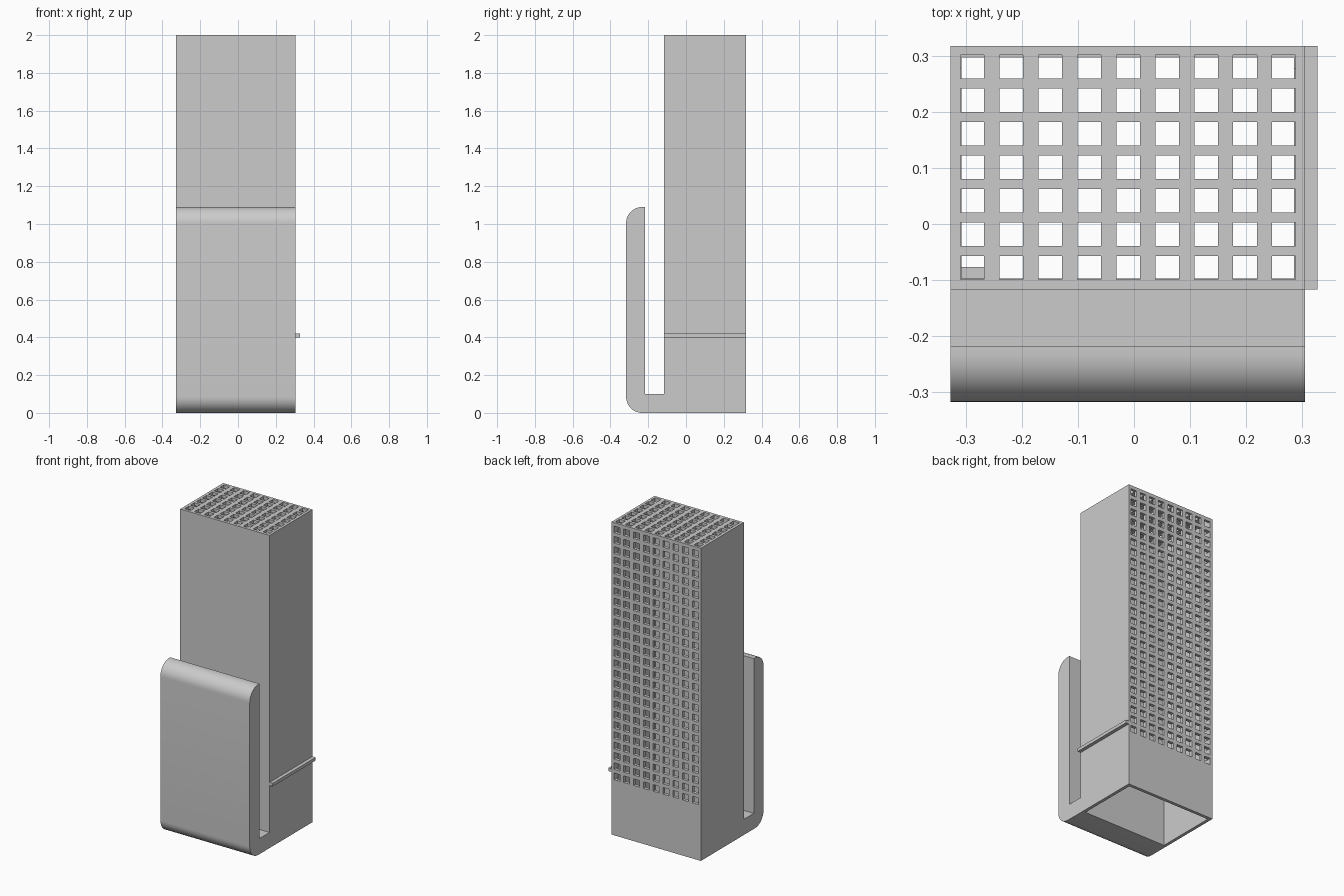
import bpy, bmesh
from math import cos, sin, pi

cube = bpy.data.objects.get("Cube")
if cube:
    bpy.data.objects.remove(cube)

# Overall sizes
X0, X1 = -0.327, 0.305
FRONT, GAP, TOWER, BACK = -0.317, -0.218, -0.117, 0.317
WALL, R, HOLE = 0.02, 0.085, 0.042

grey = bpy.data.materials.new("plain grey")
grey.use_nodes = True
colour = (0.6, 0.6, 0.6, 1)
grey.diffuse_color = colour
grey.node_tree.nodes["Principled BSDF"].inputs["Base Color"].default_value = colour


def finish(name, bm):
    bmesh.ops.recalc_face_normals(bm, faces=bm.faces)
    mesh = bpy.data.meshes.new(name)
    bm.to_mesh(mesh)
    bm.free()
    mesh.materials.append(grey)
    ob = bpy.data.objects.new(name, mesh)
    bpy.context.collection.objects.link(ob)
    return ob


def add_box(bm, lo, hi):
    verts = bmesh.ops.create_cube(bm, size=1)["verts"]
    for v in verts:
        v.co = [(a + b) / 2 + c * (b - a) for a, b, c in zip(lo, hi, v.co)]


def boxes(name, spans):
    bm = bmesh.new()
    for lo, hi in spans:
        add_box(bm, lo, hi)
    return finish(name, bm)


def arc(cy, cz, start, end, steps=12):
    angles = [start + (end - start) * i / steps for i in range(steps + 1)]
    return [(cy + R * cos(a), cz + R * sin(a)) for a in angles]


# Body: tower and front clip share one side profile
clip_top = 1.09
profile = [(BACK, 0), (BACK, 2), (TOWER, 2), (TOWER, 0.1), (GAP, 0.1), (GAP, clip_top)]
profile += arc(FRONT + R, clip_top - R, pi / 2, pi)
profile += arc(FRONT + R, R, pi, 1.5 * pi)
bm = bmesh.new()
side = bm.faces.new([bm.verts.new((X0, y, z)) for y, z in profile])
ext = bmesh.ops.extrude_face_region(bm, geom=[side], use_keep_orig=True)
moved = [g for g in ext["geom"] if isinstance(g, bmesh.types.BMVert)]
bmesh.ops.translate(bm, verts=moved, vec=(X1 - X0, 0, 0))
body = finish("tower_body", bm)
bpy.context.view_layer.objects.active = body
body.select_set(True)
bpy.ops.object.shade_smooth_by_angle()

# Cavity, open at the bottom
cavity = boxes("cavity_cutter", [((X0 + WALL, TOWER + WALL, -0.1),
                                  (X1 - WALL, BACK - WALL, 2 - WALL))])

# Rows of square openings in the roof and the back wall
columns = [-0.309 + 0.0694 * i for i in range(9)]
roof_rows = [-0.099 + 0.0597 * j for j in range(7)]
back_rows = [0.356 + 0.0658 * k for k in range(25)]
roof = boxes("roof_hole_cutter", [((x, y, 1.95), (x + HOLE, y + HOLE, 2.05))
                                  for x in columns for y in roof_rows])
back = boxes("back_hole_cutter", [((x, BACK - 0.04, z), (x + HOLE, BACK + 0.04, z + HOLE))
                                  for x in columns for z in back_rows])

for cutter in (cavity, roof, back):
    mod = body.modifiers.new(cutter.name, "BOOLEAN")
    mod.operation = "DIFFERENCE"
    mod.solver = "EXACT"
    mod.object = cutter
    cutter.hide_render = True
    cutter.hide_set(True)

# Side rail and a small tab inside the front corner
boxes("side_rail", [((X1, TOWER, 0.4), (X1 + 0.022, BACK, 0.42))])
boxes("inner_tab", [((X0 + WALL, TOWER + WALL, 1.9), (X0 + 0.06, TOWER + 2 * WALL, 1.94))])
